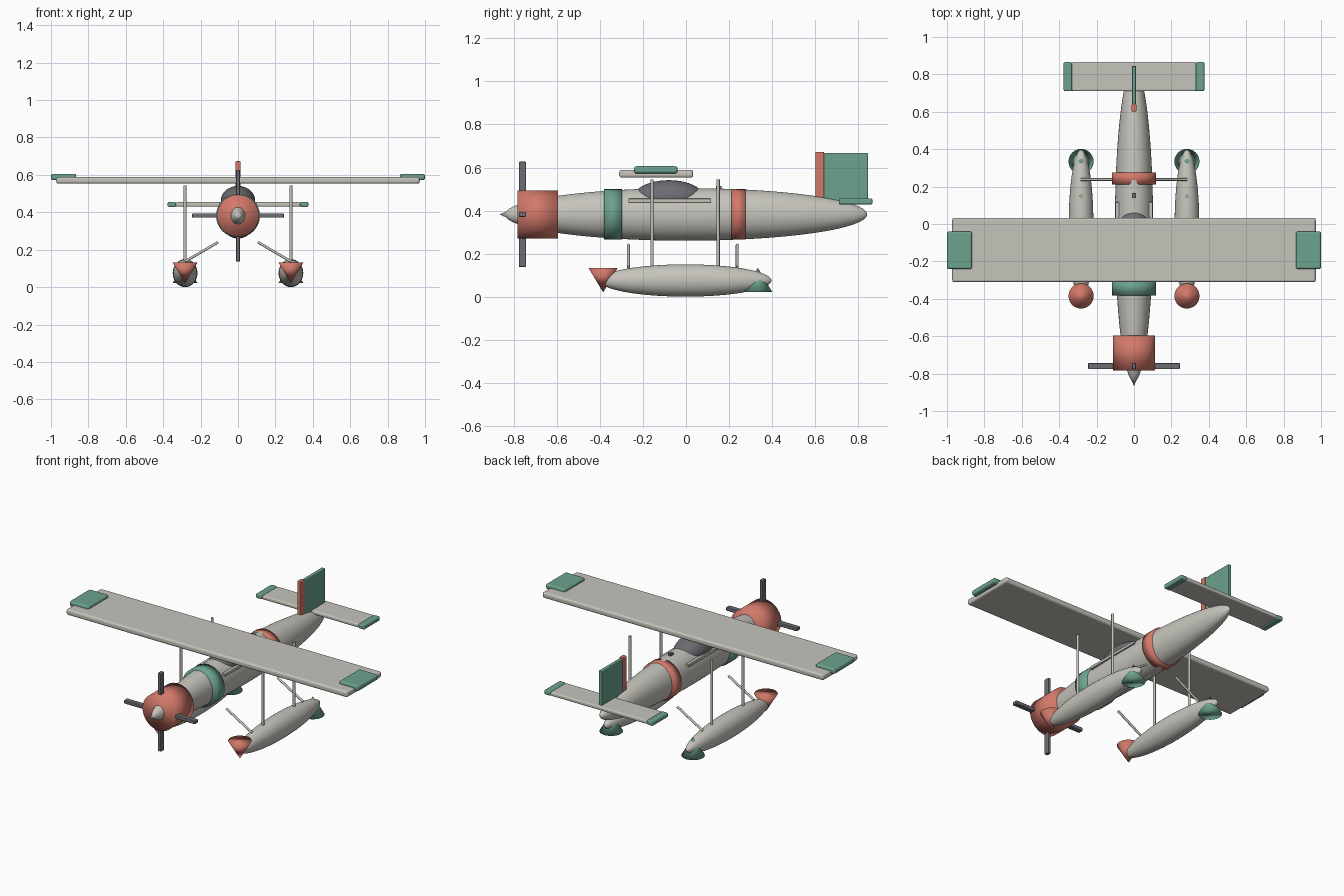
import bpy
from math import radians
from mathutils import Vector

cube = bpy.data.objects.get("Cube")
if cube:
    bpy.data.objects.remove(cube, do_unlink=True)


def material(name, rgb):
    m = bpy.data.materials.new(name)
    m.use_nodes = True
    m.diffuse_color = (*rgb, 1)
    m.node_tree.nodes["Principled BSDF"].inputs["Base Color"].default_value = (*rgb, 1)
    return m


GREY = material("warm_grey", (0.56, 0.55, 0.50))
RED = material("coral_red", (0.65, 0.19, 0.145))
GREEN = material("sea_green", (0.15, 0.36, 0.27))
DARK = material("dark_grey", (0.15, 0.15, 0.17))


def finish(name, mat, smooth=True):
    ob = bpy.context.object
    ob.name = name
    ob.data.materials.append(mat)
    if smooth:
        bpy.ops.object.shade_smooth()
    return ob


def ellipsoid(name, mat, centre, radii):
    # the poles lie along the length of the aircraft
    bpy.ops.mesh.primitive_uv_sphere_add(segments=48, ring_count=32, radius=1,
                                         location=centre, rotation=(radians(90), 0, 0))
    bpy.context.object.scale = (radii[0], radii[2], radii[1])
    return finish(name, mat)


def box(name, mat, low, high, bevel=0.0):
    low, high = Vector(low), Vector(high)
    bpy.ops.mesh.primitive_cube_add(size=1, location=(low + high) / 2)
    bpy.context.object.scale = high - low
    bpy.ops.object.transform_apply(location=False, rotation=False, scale=True)
    ob = finish(name, mat, False)
    if bevel:
        mod = ob.modifiers.new("soft_edges", 'BEVEL')
        mod.width = bevel
        mod.segments = 3
    return ob


def tube(name, mat, start, end, r1, r2=None, sides=48, smooth=True):
    # cylinder or cone between two points
    start, end = Vector(start), Vector(end)
    axis = end - start
    bpy.ops.mesh.primitive_cone_add(vertices=sides, radius1=r1, radius2=r1 if r2 is None else r2,
                                    depth=axis.length, location=(start + end) / 2,
                                    rotation=axis.to_track_quat('Z', 'Y').to_euler())
    ob = finish(name, mat, smooth)
    if not smooth:
        bpy.ops.object.shade_smooth_by_angle(angle=radians(40))
    return ob


AXIS = 0.382   # height of the fuselage centreline
FLOAT_X = 0.283

# Fuselage, canopy and painted bands
ellipsoid("fuselage", GREY, (0, 0, AXIS), (0.102, 0.842, 0.122))
ellipsoid("canopy", DARK, (0, -0.08, 0.462), (0.092, 0.163, 0.079))
tube("front_band", GREEN, (0, -0.382, AXIS), (0, -0.298, AXIS), 0.117)
tube("rear_band", RED, (0, 0.211, AXIS), (0, 0.276, AXIS), 0.117)
box("spine_fitting", DARK, (-0.01, 0.14, 0.48), (0.01, 0.165, 0.515))

# Engine, spinner and four-bladed propeller
tube("cowling", RED, (0, -0.595, AXIS), (0, -0.782, AXIS), 0.112)
tube("spinner", GREY, (0, -0.78, AXIS), (0, -0.866, AXIS), 0.038, 0)
for name, x, z in (("vertical_blades", 0.011, 0.245), ("horizontal_blades", 0.245, 0.011)):
    box(name, DARK, (-x, -0.776, AXIS - z), (x, -0.744, AXIS + z), 0.004)

# High wing
box("wing", GREY, (-0.972, -0.311, 0.553), (0.972, 0.033, 0.589), 0.012)

# Tailplane and fin
box("tailplane", GREY, (-0.334, 0.711, 0.430), (0.334, 0.866, 0.454), 0.008)
box("fin", GREEN, (-0.011, 0.638, 0.432), (0.011, 0.845, 0.667), 0.004)
box("fin_leading_edge", RED, (-0.013, 0.602, 0.43), (0.013, 0.641, 0.673), 0.004)

# Mirrored parts
for side, s in (("left", 1), ("right", -1)):
    def span(a, b):
        return min(s * a, s * b), max(s * a, s * b)

    x0, x1 = span(0.865, 1.0)
    box(side + "_wing_tip", GREEN, (x0, -0.241, 0.572), (x1, -0.039, 0.606), 0.012)
    x0, x1 = span(0.332, 0.376)
    box(side + "_tailplane_tip", GREEN, (x0, 0.710, 0.428), (x1, 0.866, 0.456), 0.008)
    x0, x1 = span(0.08, 0.1)
    box(side + "_side_rail", GREY, (x0, -0.268, 0.437), (x1, 0.117, 0.455), 0.003)

    # Float with its end cones
    fx = s * FLOAT_X
    ellipsoid(side + "_float", GREY, (fx, -0.003, 0.075), (0.066, 0.4, 0.075))
    tube(side + "_float_bow", RED, (fx, -0.385, 0.132), (fx, -0.385, 0.02), 0.067, 0)
    tube(side + "_float_stern", GREEN, (fx, 0.334, 0.021), (fx, 0.334, 0.134), 0.067, 0)

    # Struts
    for end, y_tall, y_brace in (("front", -0.158, -0.267), ("rear", 0.149, 0.238)):
        tube(f"{side}_{end}_wing_strut", GREY, (fx, y_tall, 0.13), (fx, y_tall, 0.544),
             0.008, sides=16, smooth=False)
        tube(f"{side}_{end}_brace", GREY, (fx, y_brace, 0.137), (s * 0.107, y_brace, 0.24),
             0.007, sides=16, smooth=False)
